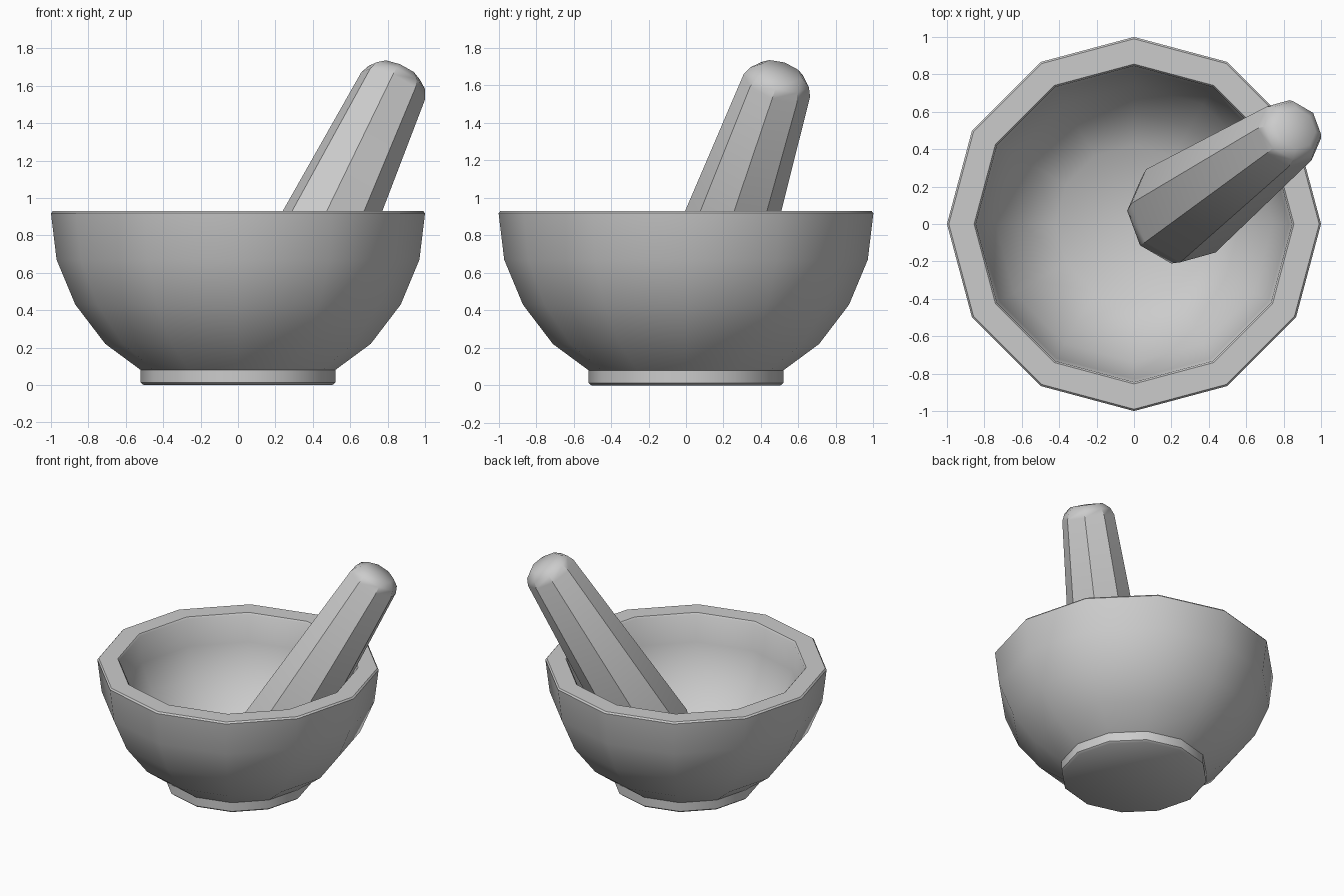
import bpy, bmesh
from math import sin, cos, tau, radians
from mathutils import Vector

if "Cube" in bpy.data.objects:
    bpy.data.objects.remove(bpy.data.objects["Cube"])


def lathe(name, profile, sides, origin, u, v, w, turn=0.0):
    """Revolve (radius, height) points about axis w; radius 0 makes a pole."""
    bm = bmesh.new()
    rings = []
    for r, h in profile:
        if r == 0:
            rings.append([bm.verts.new(origin + w * h)])
        else:
            rings.append([bm.verts.new(origin + w * h
                          + (u * cos(turn + tau * i / sides) + v * sin(turn + tau * i / sides)) * r)
                          for i in range(sides)])
    for a, b in zip(rings, rings[1:]):
        for i in range(sides):
            j = (i + 1) % sides
            if len(a) == 1:
                bm.faces.new((a[0], b[j], b[i]))
            elif len(b) == 1:
                bm.faces.new((a[i], a[j], b[0]))
            else:
                bm.faces.new((a[i], a[j], b[j], b[i]))
    bmesh.ops.recalc_face_normals(bm, faces=bm.faces)
    mesh = bpy.data.meshes.new(name)
    bm.to_mesh(mesh)
    bm.free()
    obj = bpy.data.objects.new(name, mesh)
    bpy.context.collection.objects.link(obj)
    bpy.context.view_layer.objects.active = obj
    obj.select_set(True)
    bpy.ops.object.shade_smooth_by_angle(angle=radians(40))
    obj.select_set(False)
    return obj


X, Y, Z = Vector((1, 0, 0)), Vector((0, 1, 0)), Vector((0, 0, 1))

# Bowl: foot, outer wall, flat rim, inner wall and floor
bowl = [(0, 0), (0.505, 0), (0.52, 0.012), (0.52, 0.08), (0.71, 0.22), (0.87, 0.43),
        (0.97, 0.67), (1.0, 0.918), (0.99, 0.93), (0.855, 0.93), (0.845, 0.918),
        (0.83, 0.71), (0.74, 0.50), (0.60, 0.33), (0.42, 0.20), (0, 0.20)]
lathe("bowl", bowl, 12, Vector((0, 0, 0)), X, Y, Z)

# Pestle: eight-sided tapered rod leaning towards the back right
low, high = Vector((0.25, 0.07, 0.37)), Vector((0.83, 0.485, 1.60))
w = (high - low).normalized()
v = Z.cross(w).normalized()
u = v.cross(w)
length = (high - low).length
pestle = [(0, -0.19), (0.19, -0.18), (0.26, -0.12), (0.29, 0),
          (0.187, length), (0.165, length + 0.05), (0.115, length + 0.09), (0, length + 0.097)]
lathe("pestle", pestle, 8, low, u, v, w, radians(5))
